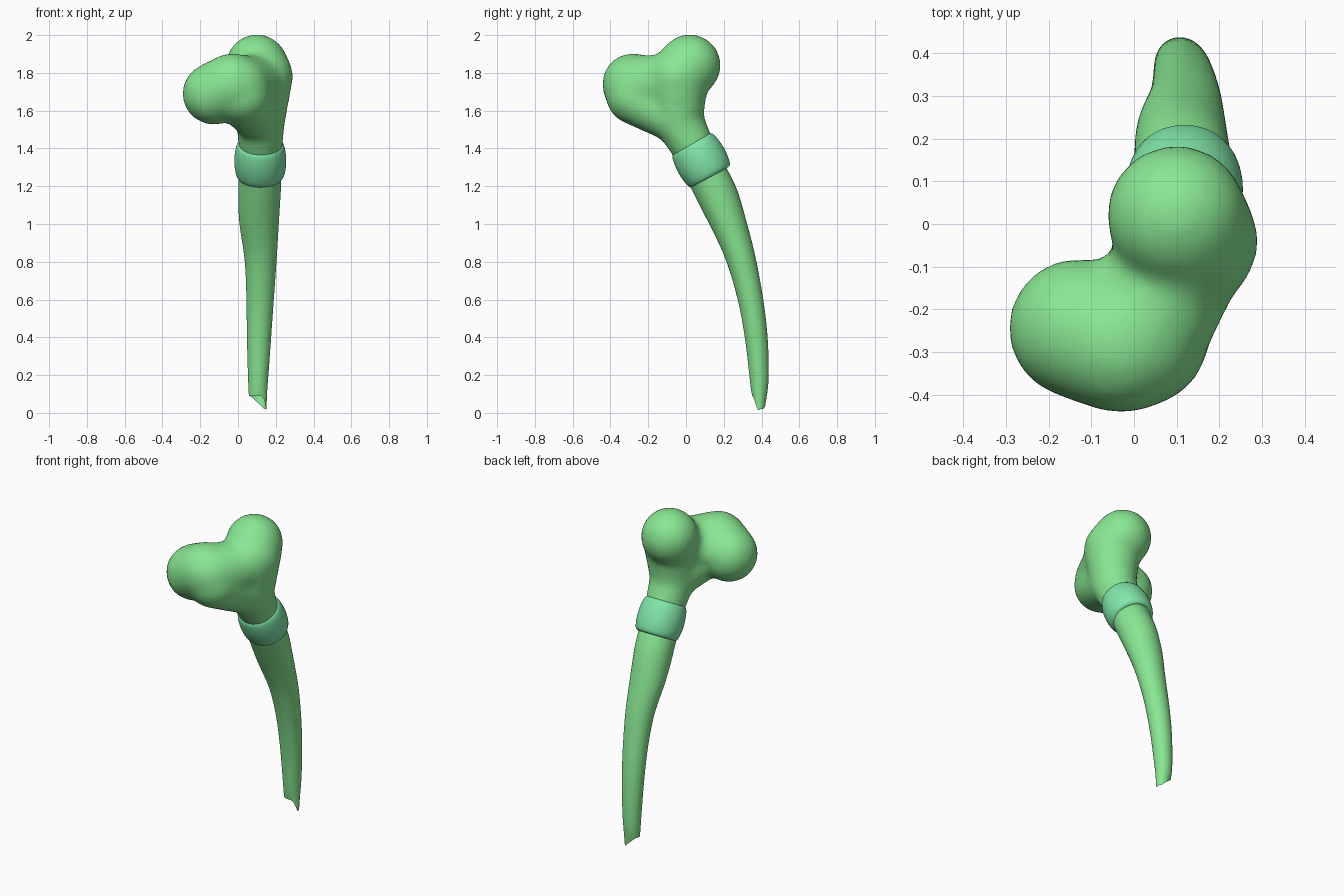
import bpy, bmesh, math
from mathutils import Vector, Matrix

if "Cube" in bpy.data.objects:
    bpy.data.objects.remove(bpy.data.objects["Cube"])


def material(name, color):
    m = bpy.data.materials.new(name)
    m.diffuse_color = color
    m.use_nodes = True
    m.node_tree.nodes["Principled BSDF"].inputs["Base Color"].default_value = m.diffuse_color
    return m


GREEN = material("green", (0.25, 0.80, 0.29, 1))
MINT = material("mint", (0.22, 0.80, 0.40, 1))


def make(name, bm, mat):
    me = bpy.data.meshes.new(name)
    bm.to_mesh(me)
    bm.free()
    me.materials.append(mat)
    me.polygons.foreach_set("use_smooth", [True] * len(me.polygons))
    ob = bpy.data.objects.new(name, me)
    bpy.context.collection.objects.link(ob)
    return ob


def loft(bm, rings):
    rows = [[bm.verts.new(p) for p in ring] for ring in rings]
    n = len(rows[0])
    for a, b in zip(rows, rows[1:]):
        for i in range(n):
            j = (i + 1) % n
            bm.faces.new((a[i], b[i], b[j], a[j]))


# Knobbed head: chains of balls fused and softened
bm = bmesh.new()


def limb(p0, r0, p1, r1, steps=5):
    for k in range(steps + 1):
        t = k / steps
        c = Vector(p0).lerp(Vector(p1), t)
        bmesh.ops.create_icosphere(bm, subdivisions=3, radius=r0 + (r1 - r0) * t + 0.007,
                                   matrix=Matrix.Translation(c))


neck, heart = (0.12, 0.03, 1.42), (0.12, -0.04, 1.55)
limb(neck, 0.112, heart, 0.125)
limb(heart, 0.125, (0.13, -0.04, 1.78), 0.157)
limb((0.13, -0.04, 1.78), 0.157, (0.10, 0.02, 1.84), 0.16)
limb(heart, 0.125, (0.02, -0.27, 1.68), 0.15)
limb((0.13, -0.05, 1.75), 0.14, (0.0, -0.27, 1.73), 0.16)
limb((-0.13, -0.245, 1.69), 0.16, (-0.03, -0.28, 1.74), 0.16)
head = make("knobbed_head", bm, GREEN)
rm = head.modifiers.new("fuse", "REMESH")
rm.mode = "VOXEL"
rm.voxel_size = 0.018
rm.use_smooth_shade = True
sm = head.modifiers.new("soften", "SMOOTH")
sm.factor = 0.5
sm.iterations = 20

# Curved tapering shaft, open and ragged at the bottom
# rows: z, x min, x max, y min, y max
sections = [(1.42, 0.01, 0.23, -0.06, 0.14), (1.30, 0.005, 0.23, -0.03, 0.215),
            (1.20, 0.0, 0.23, 0.02, 0.268), (1.10, 0.0, 0.223, 0.07, 0.298),
            (1.00, 0.005, 0.217, 0.122, 0.325), (0.90, 0.022, 0.211, 0.172, 0.352),
            (0.80, 0.038, 0.205, 0.217, 0.375), (0.60, 0.045, 0.19, 0.277, 0.412),
            (0.40, 0.046, 0.176, 0.313, 0.436), (0.20, 0.052, 0.162, 0.335, 0.44),
            (0.13, 0.055, 0.155, 0.342, 0.435), (0.08, 0.057, 0.151, 0.35, 0.422)]
N = 24
rings = []
for k, (z, x0, x1, y0, y1) in enumerate(sections):
    ring = []
    for i in range(N):
        a = 2 * math.pi * i / N
        c, s = math.cos(a), math.sin(a)
        zz = z
        if k == len(sections) - 1:
            back = min(1, max(0, s + 0.45))
            zz = 0.09 - max(0, 0.45 + 0.55 * c) * 0.08 * max(back, max(0, c) ** 4)
        ring.append(((x0 + x1) / 2 + (x1 - x0) / 2 * c,
                     (y0 + y1) / 2 + (y1 - y0) / 2 * s, zz))
    rings.append(ring)
bm = bmesh.new()
loft(bm, rings)
shaft = make("shaft", bm, GREEN)
shaft.modifiers.new("smooth", "SUBSURF").levels = 2
shaft.modifiers["smooth"].render_levels = 2

# Swollen collar between head and shaft
axis = Vector((0, -0.49, 0.87)).normalized()
rot = axis.to_track_quat("Z", "Y").to_matrix()
center = Vector((0.118, 0.08, 1.337))
profile = [(-0.102, 0.105), (-0.1, 0.122), (-0.075, 0.131), (-0.03, 0.138), (0.02, 0.138),
           (0.07, 0.131), (0.1, 0.122), (0.104, 0.105)]
bm = bmesh.new()
loft(bm, [[center + rot @ Vector((r * math.cos(2 * math.pi * i / 48),
                                  r * math.sin(2 * math.pi * i / 48), t))
           for i in range(48)] for t, r in reversed(profile)])
collar = make("collar", bm, MINT)
collar.modifiers.new("smooth", "SUBSURF").levels = 1
collar.modifiers["smooth"].render_levels = 1
